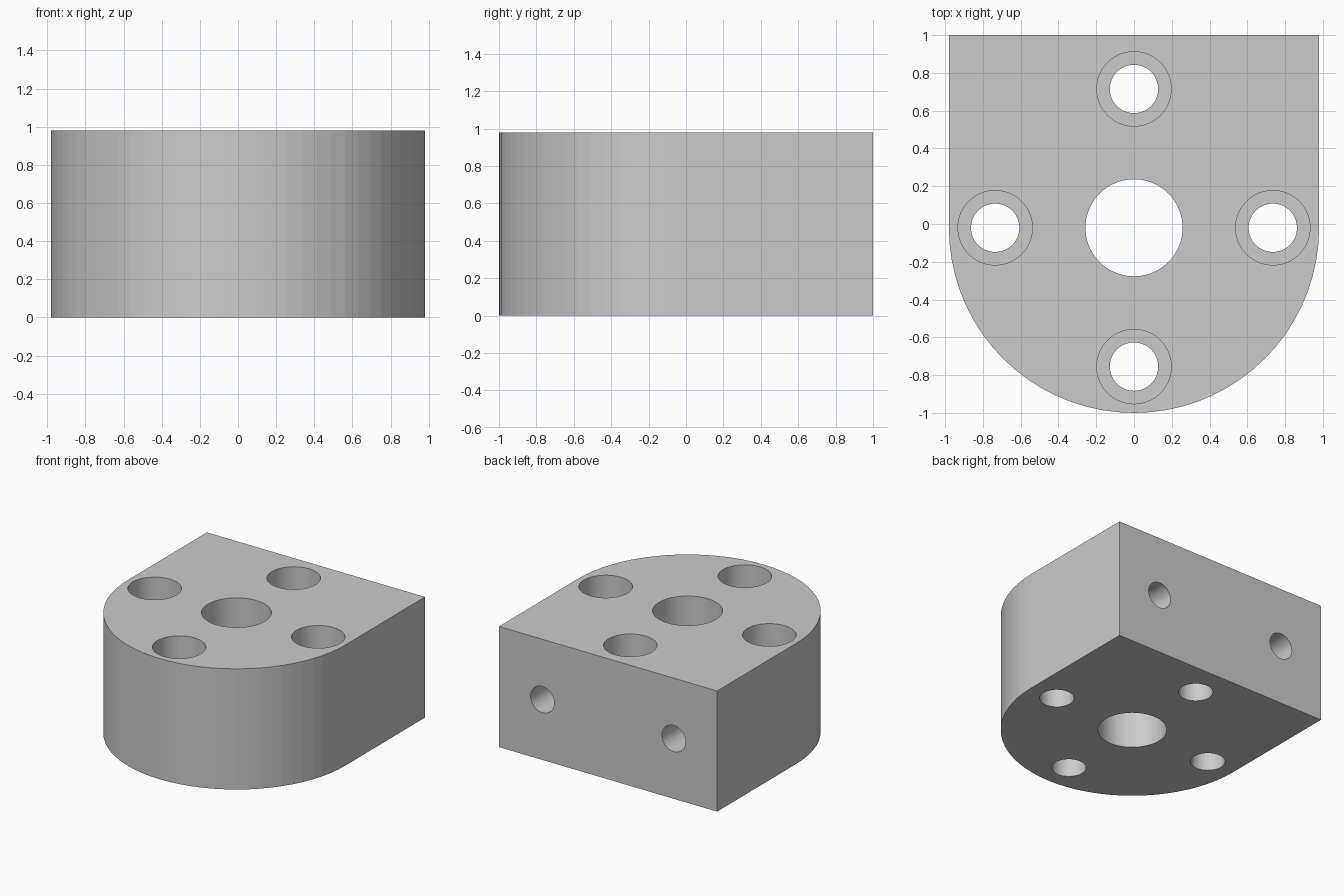
import bpy, bmesh
from math import sin, cos, pi
from mathutils import Matrix, Vector

old = bpy.data.objects.get("Cube")
if old:
    bpy.data.objects.remove(old, do_unlink=True)

R, HEIGHT, CY, BACK = 0.98, 0.98, -0.02, 1.0
PITCH = 0.735      # bolt circle radius
SIDES = 72

grey = bpy.data.materials.new("machined grey")
grey.use_nodes = True
colour = (0.6, 0.6, 0.6, 1)
grey.diffuse_color = colour
grey.node_tree.nodes["Principled BSDF"].inputs["Base Color"].default_value = colour


def add_object(name, bm):
    mesh = bpy.data.meshes.new(name)
    bmesh.ops.recalc_face_normals(bm, faces=bm.faces[:])
    bm.to_mesh(mesh)
    bm.free()
    mesh.materials.append(grey)
    obj = bpy.data.objects.new(name, mesh)
    bpy.context.collection.objects.link(obj)
    return obj


def drill(body, start, end, radius):
    """Cut a round hole between two points."""
    start, end = Vector(start), Vector(end)
    axis = end - start
    turn = axis.to_track_quat('Z', 'Y').to_matrix().to_4x4()
    bm = bmesh.new()
    bmesh.ops.create_cone(bm, cap_ends=True, segments=SIDES, radius1=radius,
                          radius2=radius, depth=axis.length,
                          matrix=Matrix.Translation((start + end) / 2) @ turn)
    cutter = add_object("drill_cutter", bm)
    cutter.hide_render = True
    mod = body.modifiers.new("hole", 'BOOLEAN')
    mod.operation, mod.solver, mod.object = 'DIFFERENCE', 'EXACT', cutter
    bpy.context.view_layer.objects.active = body
    bpy.ops.object.modifier_apply(modifier=mod.name)
    bpy.data.objects.remove(cutter, do_unlink=True)


# Block: half round at the front, square at the back
bm = bmesh.new()
half = SIDES // 2
outline = [(R * cos(pi + pi * i / half), CY + R * sin(pi + pi * i / half))
           for i in range(half + 1)] + [(R, BACK), (-R, BACK)]
base = bm.faces.new([bm.verts.new((x, y, 0)) for x, y in outline])
top = bmesh.ops.extrude_face_region(bm, geom=[base])["geom"]
bmesh.ops.translate(bm, vec=(0, 0, HEIGHT),
                    verts=[v for v in top if isinstance(v, bmesh.types.BMVert)])
block = add_object("mounting_block", bm)

# Central bore
drill(block, (0, CY, -0.1), (0, CY, HEIGHT + 0.1), 0.257)

# Four counterbored bolt holes
for dx, dy in ((1, 0), (-1, 0), (0, 1), (0, -1)):
    x, y = dx * PITCH, CY + dy * PITCH
    drill(block, (x, y, -0.1), (x, y, HEIGHT + 0.1), 0.128)
    drill(block, (x, y, HEIGHT - 0.28), (x, y, HEIGHT + 0.1), 0.197)

# Blind screw holes in the back face
for side in (-1, 1):
    drill(block, (side * 0.59, BACK - 0.6, HEIGHT / 2),
          (side * 0.59, BACK + 0.1, HEIGHT / 2), 0.106)
